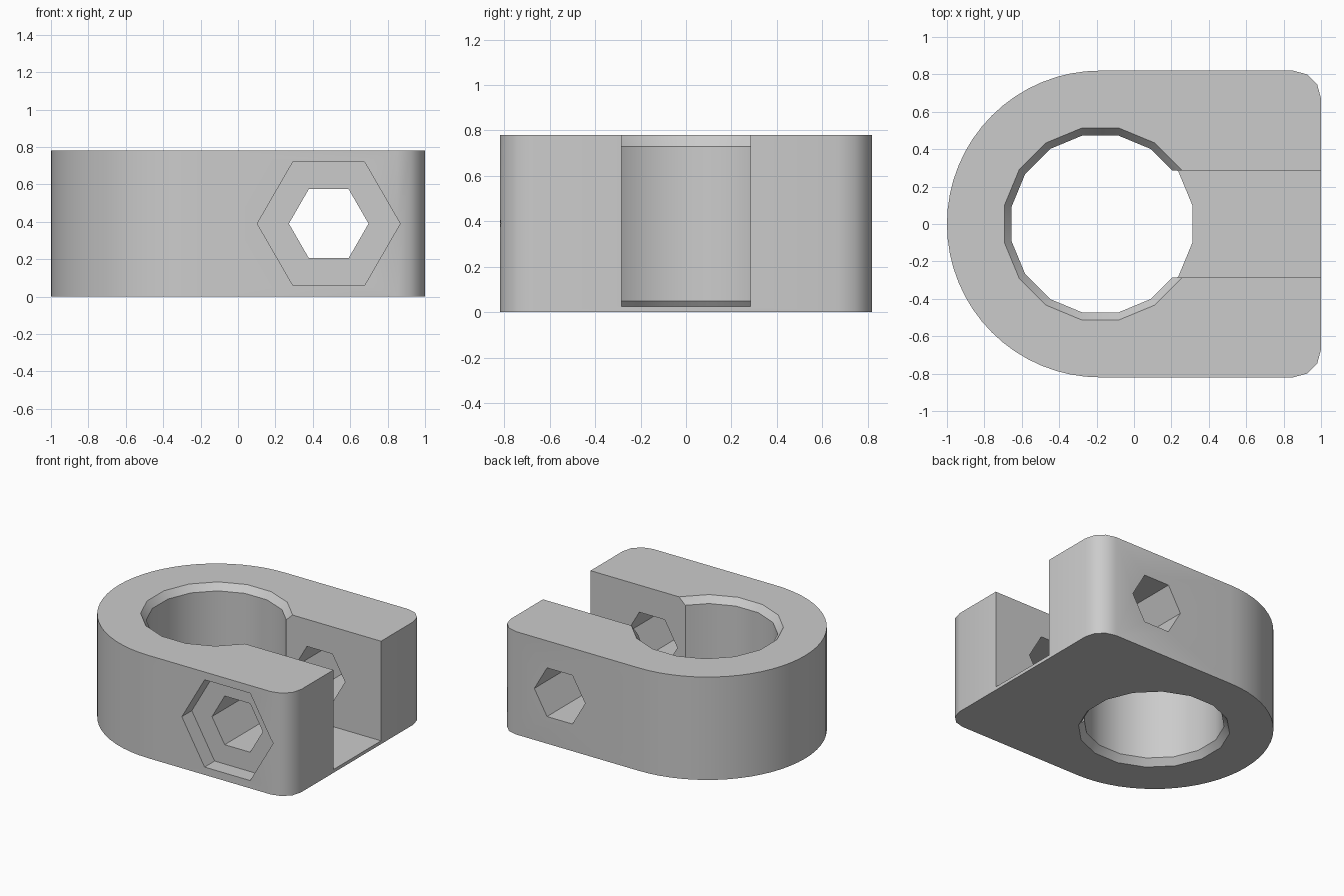
import bpy
import bmesh
from math import cos, sin, pi, radians
from mathutils import Matrix, Vector

HEIGHT = 0.78
RADIUS = 0.82        # rounded end
CENTRE = -0.18       # bore axis in x
CORNER = 0.15        # rounded corners at the open end
BOLT_X, BOLT_Z = 0.485, HEIGHT / 2

cube = bpy.data.objects.get("Cube")
if cube:
    bpy.data.objects.remove(cube, do_unlink=True)

grey = bpy.data.materials.new("light grey")
grey.use_nodes = True
colour = (0.6, 0.6, 0.6, 1)
grey.diffuse_color = colour
grey.node_tree.nodes["Principled BSDF"].inputs["Base Color"].default_value = colour


def arc(cx, cy, r, start, end, steps):
    angles = [radians(start + (end - start) * i / steps) for i in range(steps + 1)]
    return [(cx + r * cos(a), cy + r * sin(a)) for a in angles]


def polygon(cx, r, sides, phase=0.0):
    return [(cx + r * cos(2 * pi * (i + phase) / sides),
             r * sin(2 * pi * (i + phase) / sides)) for i in range(sides)]


def loft(name, sections, matrix=Matrix()):
    """Closed solid through (z, outline) sections with equal point counts."""
    bm = bmesh.new()
    rings = [[bm.verts.new(matrix @ Vector((x, y, z))) for x, y in outline]
             for z, outline in sections]
    bm.faces.new(rings[0])
    bm.faces.new(rings[-1])
    for low, high in zip(rings, rings[1:]):
        for i in range(len(low)):
            j = (i + 1) % len(low)
            bm.faces.new((low[i], low[j], high[j], high[i]))
    bmesh.ops.recalc_face_normals(bm, faces=bm.faces)
    mesh = bpy.data.meshes.new(name)
    bm.to_mesh(mesh)
    bm.free()
    mesh.materials.append(grey)
    obj = bpy.data.objects.new(name, mesh)
    bpy.context.collection.objects.link(obj)
    return obj


def cut(target, cutter):
    cutter.hide_render = True
    mod = target.modifiers.new(cutter.name, 'BOOLEAN')
    mod.operation = 'DIFFERENCE'
    mod.solver = 'EXACT'
    mod.object = cutter
    bpy.context.view_layer.objects.active = target
    bpy.ops.object.modifier_apply(modifier=mod.name)
    bpy.data.objects.remove(cutter, do_unlink=True)


# Body: round at one end, softened corners at the other
edge, side = 1 - CORNER, RADIUS - CORNER
outline = (arc(CENTRE, 0, RADIUS, 90, 270, 32)
           + arc(edge, -side, CORNER, -90, 0, 3)
           + arc(edge, side, CORNER, 0, 90, 3))
body = loft("clamp_body", [(0, outline), (HEIGHT, outline)])

# Bore with a chamfer at both rims
bore = [(-0.05, 0.561), (0.05, 0.483), (HEIGHT - 0.05, 0.483), (HEIGHT + 0.05, 0.561)]
cut(body, loft("bore_cutter",
               [(z, polygon(CENTRE, r, 16, 0.5)) for z, r in bore]))

# Slot from the bore to the open end, leaving a thin floor
slot = [(0, -0.285), (1.2, -0.285), (1.2, 0.285), (0, 0.285)]
cut(body, loft("slot_cutter", [(0.025, slot), (1, slot)]))

# Hexagonal bolt hole through both jaws, with a nut recess in the front
to_front = Matrix.Translation((0, 0, BOLT_Z)) @ Matrix.Rotation(pi / 2, 4, 'X')
for name, r, back in (("bolt_cutter", 0.213, -1), ("nut_cutter", 0.382, RADIUS - 0.12)):
    hexagon = polygon(BOLT_X, r, 6)
    cut(body, loft(name, [(back, hexagon), (1, hexagon)], to_front))

# Smooth curved walls, crisp edges
bpy.ops.object.select_all(action='DESELECT')
body.select_set(True)
bpy.context.view_layer.objects.active = body
bpy.ops.object.shade_smooth_by_angle(angle=radians(35))
